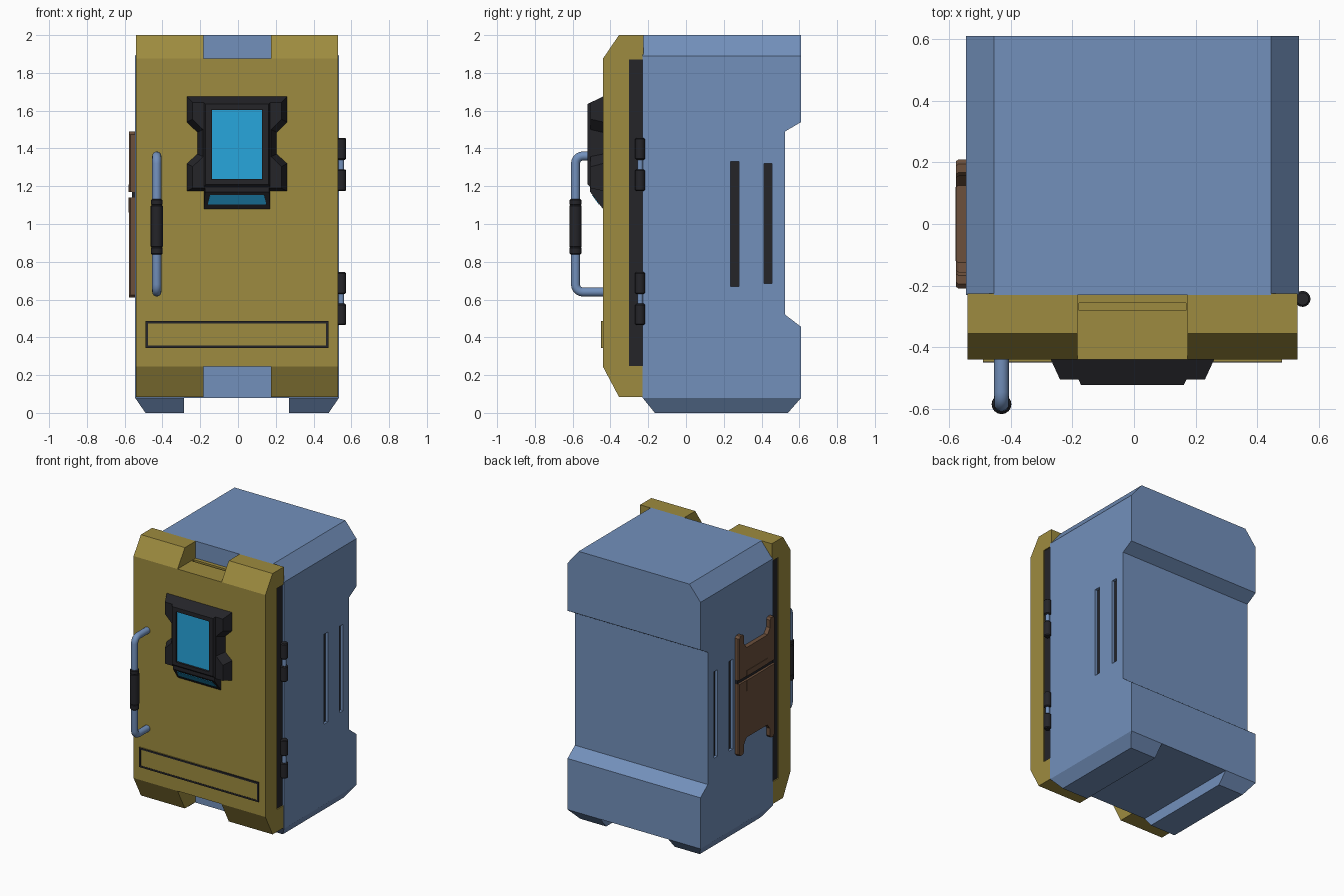
import bpy, bmesh, math
from mathutils import Vector

if "Cube" in bpy.data.objects:
    bpy.data.objects.remove(bpy.data.objects["Cube"])

def material(name, rgb):
    m = bpy.data.materials.new(name)
    m.diffuse_color = (*rgb, 1)
    m.use_nodes = True
    m.node_tree.nodes["Principled BSDF"].inputs["Base Color"].default_value = m.diffuse_color
    return m

BLUE = material("blue_paint", (0.17, 0.28, 0.50))
YELLOW = material("yellow_paint", (0.34, 0.26, 0.05))
DARK = material("dark_rubber", (0.018, 0.018, 0.022))
BROWN = material("brown_leather", (0.15, 0.08, 0.045))
CYAN = material("cyan_glass", (0.02, 0.38, 0.72))
CX = -0.005  # middle of the cabinet

def finish(name, bm, mat):
    bmesh.ops.recalc_face_normals(bm, faces=bm.faces)
    me = bpy.data.meshes.new(name)
    bm.to_mesh(me)
    bm.free()
    ob = bpy.data.objects.new(name, me)
    bpy.context.collection.objects.link(ob)
    if mat:
        me.materials.append(mat)
    return ob

def add_loft(bm, loops):
    """Skin a list of equal-length 3D loops and cap both ends."""
    rings = [[bm.verts.new(p) for p in loop] for loop in loops]
    for a, b in zip(rings, rings[1:]):
        for i in range(len(a)):
            j = (i + 1) % len(a)
            bm.faces.new((a[i], a[j], b[j], b[i]))
    bm.faces.new(rings[0])
    bm.faces.new(rings[-1])

def loft(name, loops, mat):
    bm = bmesh.new()
    add_loft(bm, loops)
    return finish(name, bm, mat)

def boxes(name, ranges, mat):
    """One object from boxes given as x0, x1, y0, y1, z0, z1."""
    bm = bmesh.new()
    for x0, x1, y0, y1, z0, z1 in ranges:
        add_loft(bm, [[(x, y0, z0), (x, y1, z0), (x, y1, z1), (x, y0, z1)] for x in (x0, x1)])
    return finish(name, bm, mat)

def along_x(pts, x):
    return [(x, y, z) for y, z in pts]

def along_y(pts, y):
    return [(x, y, z) for x, z in pts]

def rect(x0, x1, z0, z1):
    return [(x0, z0), (x1, z0), (x1, z1), (x0, z1)]

def cut(ob, ranges):
    cutter = boxes("cutter", ranges, None)
    cutter.hide_render = True
    mod = ob.modifiers.new("cut", 'BOOLEAN')
    mod.operation, mod.solver, mod.object = 'DIFFERENCE', 'EXACT', cutter
    bpy.context.view_layer.objects.active = ob
    bpy.ops.object.modifier_apply(modifier=mod.name)
    bpy.data.objects.remove(cutter)

def cylinder(name, x, y, z0, z1, r, mat, sides=16):
    bevel = min(0.006, (z1 - z0) / 4)
    levels = [(z0, r - bevel), (z0 + bevel, r), (z1 - bevel, r), (z1, r - bevel)]
    ob = loft(name, [[(x + q * math.cos(math.tau * i / sides), y + q * math.sin(math.tau * i / sides), z)
                      for i in range(sides)] for z, q in levels], mat)
    smooth(ob)
    return ob

def smooth(ob):
    bpy.ops.object.select_all(action='DESELECT')
    ob.select_set(True)
    bpy.context.view_layer.objects.active = ob
    bpy.ops.object.shade_smooth_by_angle(angle=math.radians(35))

# Cabinet body: side profile, then bevelled long edges by slicing
profile = [(-0.23, 0.08), (-0.165, 0), (0.54, 0), (0.61, 0.08), (0.61, 0.455), (0.525, 0.52),
           (0.525, 1.49), (0.61, 1.54), (0.61, 2), (-0.23, 2)]
bm = bmesh.new()
add_loft(bm, [along_x(profile, CX - 0.54), along_x(profile, CX + 0.54)])
bmesh.ops.recalc_face_normals(bm, faces=bm.faces)
for s in (-1, 1):
    for z, nx, nz in ((1.89, 0.11, 0.09), (0.08, 0.08, -0.055)):
        res = bmesh.ops.bisect_plane(bm, geom=bm.verts[:] + bm.edges[:] + bm.faces[:], dist=1e-5,
                                     plane_co=(CX + s * 0.54, 0, z), plane_no=(s * nx, 0, nz), clear_outer=True)
        bmesh.ops.holes_fill(bm, edges=[e for e in bm.edges if e.is_boundary], sides=0)
body = finish("cabinet_body", bm, BLUE)

# Channel between the feet and the side vent slots
slots = [(0.235, 0.28, 0.67, 1.33), (0.412, 0.455, 0.685, 1.32)]
cuts = [(-0.285, 0.27, -0.5, 0.8, -0.1, 0.08)]
vents = []
for s in (-1, 1):
    for y0, y1, z0, z1 in slots:
        a, b, c = CX + s * 0.51, CX + s * 0.6, CX + s * 0.52
        cuts.append((min(a, b), max(a, b), y0, y1, z0, z1))
        vents.append((min(a, c), max(a, c), y0, y1, z0, z1))
cut(body, cuts)
boxes("vent_inserts", vents, DARK)

# Door with top and bottom notches and a seal groove on each side
door_profile = [(-0.225, 0.085), (-0.355, 0.085), (-0.44, 0.245), (-0.44, 1.875), (-0.355, 2), (-0.225, 2)]
door = loft("door", [along_x(door_profile, CX - 0.535), along_x(door_profile, CX + 0.535)], YELLOW)
cut(door, [(-0.183, 0.174, -0.6, -0.1, 1.875, 2.2), (-0.183, 0.174, -0.6, -0.1, -0.1, 0.245),
           (CX - 0.7, CX - 0.515, -0.303, -0.1, 0.248, 1.872),
           (CX + 0.515, CX + 0.7, -0.303, -0.1, 0.248, 1.872)])
cut(door, [(-0.178, 0.169, -0.28, -0.257, 1.86, 1.9)])
boxes("door_seals", [(CX - 0.528, CX - 0.51, -0.301, -0.225, 0.249, 1.871),
                     (CX + 0.51, CX + 0.528, -0.301, -0.225, 0.249, 1.871)], DARK)

# Lower plate with a dark border
boxes("lower_plate", [(-0.49, 0.48, -0.447, -0.43, 0.343, 0.487)], YELLOW)
boxes("plate_border", [(-0.49, 0.48, -0.449, -0.44, 0.343, 0.356), (-0.49, 0.48, -0.449, -0.44, 0.474, 0.487),
                       (-0.49, -0.477, -0.449, -0.44, 0.356, 0.474),
                       (0.467, 0.48, -0.449, -0.44, 0.356, 0.474)], DARK)

# Window: winged surround, centre frame, sloped lower console, glass
half = [(0.265, 1.675), (0.265, 1.54), (0.21, 1.485), (0.21, 1.37), (0.265, 1.32), (0.265, 1.175)]
half_front = [(0.235, 1.643), (0.235, 1.555), (0.18, 1.5), (0.18, 1.357), (0.235, 1.303), (0.235, 1.19)]

def mirrored(h):
    return [(CX + x, z) for x, z in h] + [(CX - x, z) for x, z in reversed(h)]

loft("window_surround", [along_y(mirrored(half), -0.43), along_y(mirrored(half), -0.44),
                         along_y(mirrored(half_front), -0.505)], DARK)
outer, inner = rect(-0.172, 0.162, 1.21, 1.635), rect(-0.14, 0.13, 1.235, 1.605)
loft("window_frame", [along_y(rect(-0.18, 0.17, 1.195, 1.643), -0.48),
                      along_y(rect(-0.18, 0.17, 1.195, 1.643), -0.505),
                      along_y(outer, -0.522), along_y(inner, -0.522), along_y(inner, -0.506)], DARK)
boxes("window_glass", [(-0.138, 0.128, -0.51, -0.5, 1.237, 1.603)], CYAN)
loft("window_console", [along_y(rect(-0.18, 0.17, 1.08, 1.22), -0.43),
                        along_y(rect(-0.18, 0.17, 1.08, 1.22), -0.44),
                        along_y(rect(-0.175, 0.165, 1.17, 1.22), -0.507)], DARK)
screen = [Vector(p) for p in ((-0.16, -0.458, 1.105), (0.15, -0.458, 1.105),
                              (0.138, -0.494, 1.155), (-0.148, -0.494, 1.155))]
push = Vector((0, -0.81, -0.585))
loft("console_screen", [[p - push * 0.004 for p in screen], [p + push * 0.004 for p in screen]], CYAN)

# Door handle: bent pipe with a rubber grip
corner = [(-0.585 + 0.04 * (1 - math.cos(a)), 1.32 + 0.04 * math.sin(a))
          for a in [math.pi / 2 * i / 5 for i in range(6)]]
path = [(-0.43, 1.36)] + corner[::-1] + [(y, 2 - z) for y, z in corner] + [(-0.43, 0.64)]
rings = []
for i, (y, z) in enumerate(path):
    p, q = path[max(i - 1, 0)], path[min(i + 1, len(path) - 1)]
    t = Vector((0, q[0] - p[0], q[1] - p[1])).normalized()
    side = t.cross(Vector((1, 0, 0)))
    rings.append([Vector((-0.43, y, z)) + 0.024 * (math.cos(math.tau * k / 16) * Vector((1, 0, 0))
                  + math.sin(math.tau * k / 16) * side) for k in range(16)])
smooth(loft("handle_pipe", rings, BLUE))
for label, z0, z1, r in (("middle", 0.875, 1.102, 0.032), ("top", 1.098, 1.132, 0.031), ("bottom", 0.838, 0.88, 0.031)):
    cylinder("handle_grip_" + label, -0.43, -0.585, z0, z1, r, DARK)

# Hinges on the right edge
for label, z in (("lower", 0.605), ("upper", 1.315)):
    cylinder("hinge_pin_" + label, 0.547, -0.243, z - 0.1, z + 0.1, 0.015, BLUE)
    for part, a, b in (("base", -0.14, -0.027), ("cap", 0.025, 0.14)):
        cylinder("hinge_%s_%s" % (part, label), 0.547, -0.243, z + a, z + b, 0.026, DARK)

# Brown side pad on the left, split by a dark strap
right = [(0.21, 1.17), (0.21, 1.475), (0.195, 1.49), (0.167, 1.49), (0.155, 1.475), (0.155, 1.42), (0.125, 1.38)]
lower = [(y, 1.14 - (z - 1.17) * 0.53 / 0.32) if z < 1.2 else (y, 2.1 - z) for y, z in right]
for label, h in (("upper", right), ("lower", lower)):
    loop = h + [(-y, z) for y, z in reversed(h)]
    edge = [(y * 0.97, z) for y, z in loop]
    loft("side_pad_" + label, [along_x(loop, -0.535), along_x(loop, -0.57), along_x(edge, -0.577)], BROWN)
boxes("side_pad_strap", [(-0.562, -0.535, -0.208, 0.208, 1.135, 1.175)], DARK)
boxes("side_pad_pocket", [(-0.58, -0.57, -0.12, 0.12, 1.06, 1.14), (-0.58, -0.57, -0.12, 0.12, 1.17, 1.21)], BROWN)
